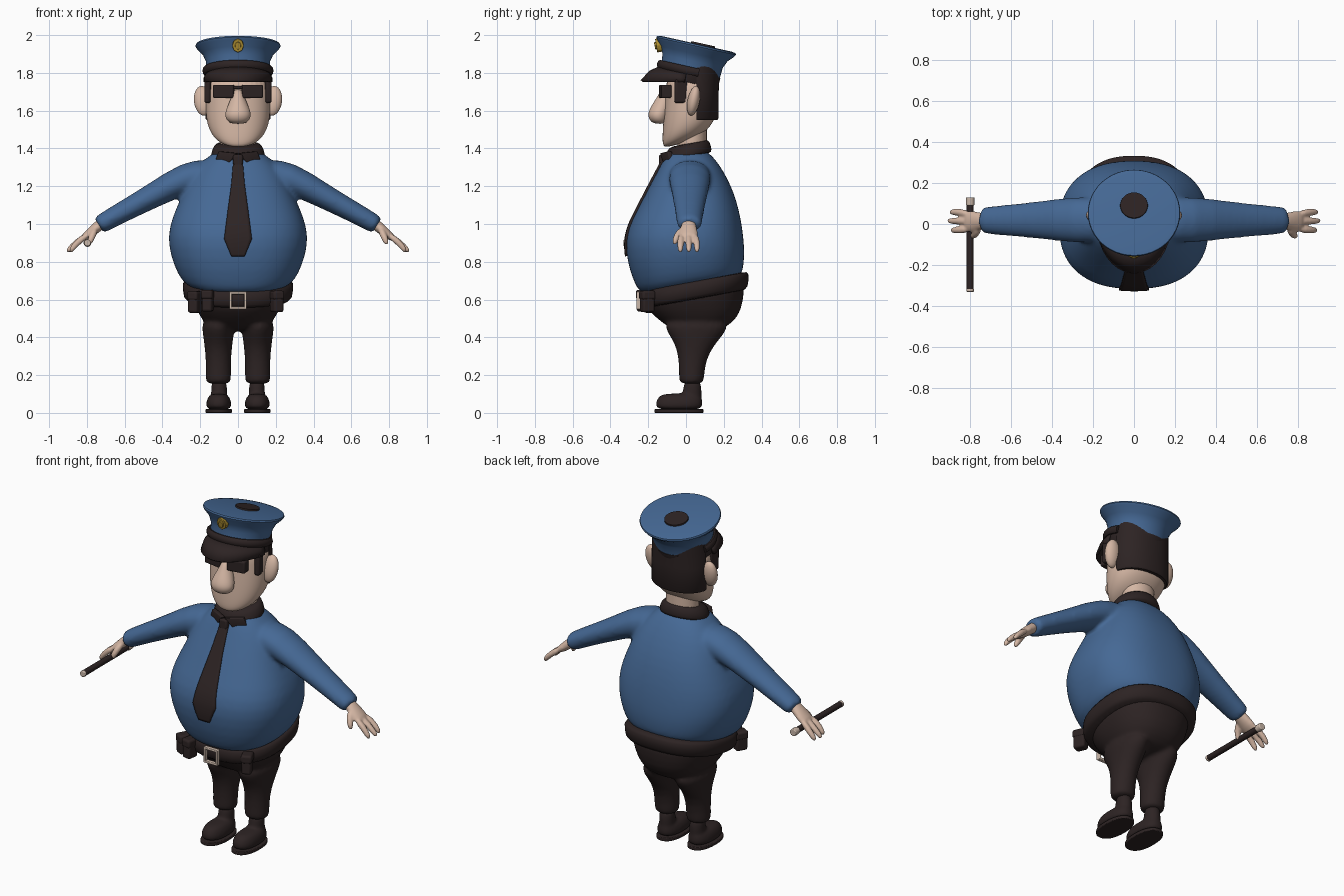
import bpy, bmesh
from math import sin, cos, pi, radians
from mathutils import Matrix, Vector

if "Cube" in bpy.data.objects:
    bpy.data.objects.remove(bpy.data.objects["Cube"])


def material(name, rgb):
    m = bpy.data.materials.new(name)
    m.use_nodes = True
    m.diffuse_color = (*rgb, 1)
    m.node_tree.nodes["Principled BSDF"].inputs["Base Color"].default_value = (*rgb, 1)
    return m


BLUE = material("uniform blue", (0.06, 0.14, 0.30))
DARK = material("dark brown", (0.026, 0.017, 0.017))
SKIN = material("skin", (0.66, 0.47, 0.37))
GOLD = material("gold", (0.42, 0.27, 0.03))
METAL = material("pale metal", (0.6, 0.48, 0.4))


def skin_rings(bm, rings):
    """Bridge equal rings of points and cap both ends."""
    loops = [[bm.verts.new(p) for p in ring] for ring in rings]
    n = len(loops[0])
    for a, b in zip(loops, loops[1:]):
        for i in range(n):
            j = (i + 1) % n
            bm.faces.new((a[i], a[j], b[j], b[i]))
    bm.faces.new(loops[0][::-1])
    bm.faces.new(loops[-1])


def stack(bm, rings, cx=0, n=32, p=2.0):
    """Rounded horizontal rings: z, half width, front y, back y, optional slope."""
    def power(v):
        return abs(v) ** (2 / p) * (1 if v > 0 else -1)
    out = []
    for z, rx, y0, y1, *slope in rings:
        s = slope[0] if slope else 0
        ring = []
        for i in range(n):
            t = 2 * pi * i / n
            dy = (y1 - y0) / 2 * power(sin(t))
            ring.append((cx + rx * power(cos(t)), (y0 + y1) / 2 + dy, z + s * dy))
        out.append(ring)
    skin_rings(bm, out)


def tube(bm, path, radii, n=14):
    """Tube through points; each radius is a (sideways, upright) pair."""
    pts = [Vector(p) for p in path]
    out = []
    for k, p in enumerate(pts):
        d = pts[min(k + 1, len(pts) - 1)] - pts[max(k - 1, 0)]
        q = d.to_track_quat('Z', 'Y')
        a, b = radii[k]
        out.append([p + q @ Vector((a * cos(2 * pi * i / n), b * sin(2 * pi * i / n), 0))
                    for i in range(n)])
    skin_rings(bm, out)


def box(bm, c, h, rot=0):
    m = Matrix.Translation(c) @ Matrix.Rotation(rot, 4, 'Z') @ Matrix.Diagonal((*[2 * v for v in h], 1))
    bmesh.ops.create_cube(bm, size=1, matrix=m)


def finish(name, bm, mat, subsurf=0, voxel=0, bevel=0, solid=0, angle=45, matrix=None):
    bmesh.ops.recalc_face_normals(bm, faces=bm.faces)
    me = bpy.data.meshes.new(name)
    bm.to_mesh(me)
    bm.free()
    me.materials.append(mat)
    me.shade_smooth()
    if not subsurf:
        me.set_sharp_from_angle(angle=radians(angle))
    ob = bpy.data.objects.new(name, me)
    bpy.context.scene.collection.objects.link(ob)
    if matrix:
        ob.matrix_world = matrix
    if solid:
        s = ob.modifiers.new("thickness", 'SOLIDIFY')
        s.thickness, s.offset = solid, 0
    if bevel:
        b = ob.modifiers.new("round", 'BEVEL')
        b.width, b.segments = bevel, 3
    if subsurf:
        ob.modifiers.new("smooth surface", 'SUBSURF').levels = subsurf
    if voxel:
        r = ob.modifiers.new("merge", 'REMESH')
        r.mode, r.voxel_size, r.use_smooth_shade = 'VOXEL', voxel, True
        s = ob.modifiers.new("blend", 'SMOOTH')
        s.factor, s.iterations = 0.5, 8
    return ob


# Shirt with both sleeves blended in
bm = bmesh.new()
stack(bm, [(.66, .24, -.23, .28, .18), (.70, .30, -.26, .30, .15), (.78, .34, -.30, .31, .1),
           (.88, .37, -.325, .31), (.98, .368, -.31, .30), (1.08, .33, -.255, .28),
           (1.18, .285, -.205, .25), (1.28, .24, -.15, .20), (1.35, .17, -.115, .15),
           (1.40, .1, -.075, .1)], p=2.4)
for s in (-1, 1):
    tube(bm, [(s * .12, .02, 1.28), (s * .27, .02, 1.25), (s * .45, .02, 1.15),
              (s * .6, .018, 1.07), (s * .725, .018, 1.0), (s * .74, .018, .99)],
         [(.11, .08), (.12, .088), (.095, .067), (.08, .058), (.068, .052), (.066, .05)])
shirt = finish("shirt", bm, BLUE, subsurf=1, voxel=.013)

# Trousers: hips and two legs
bm = bmesh.new()
stack(bm, [(.43, .13, -.06, .18), (.48, .18, -.13, .25), (.54, .22, -.20, .295),
           (.62, .25, -.22, .31, .1), (.68, .26, -.21, .31, .18)], p=2.3)
for s in (-1, 1):
    stack(bm, [(.15, .068, -.037, .095), (.18, .068, -.037, .095), (.28, .066, -.038, .105),
               (.36, .074, -.055, .15), (.42, .082, -.095, .205), (.50, .095, -.14, .25)], cx=s * .104)
finish("trousers", bm, DARK, subsurf=1, voxel=.011)

# Shoes with soles
for s, side in ((-1, "right"), (1, "left")):
    bm = bmesh.new()
    stack(bm, [(.012, .066, -.16, .088), (.05, .068, -.163, .088), (.08, .06, -.15, .085),
               (.105, .04, -.125, .075)], cx=s * .102, p=2.3)
    stack(bm, [(.05, .046, -.03, .085), (.12, .042, -.015, .082), (.18, .042, -.01, .08)], cx=s * .1)
    finish(side + "_shoe", bm, DARK, subsurf=1, voxel=.008)
    bm = bmesh.new()
    stack(bm, [(0, .07, -.167, .092), (.02, .07, -.167, .092)], cx=s * .102, p=2.3)
    finish(side + "_sole", bm, DARK, bevel=.004)

# Hands: palm, three fingers, thumb
for s, side in ((-1, "right"), (1, "left")):
    bm = bmesh.new()
    tube(bm, [(s * .70, .015, 1.02), (s * .745, .014, .985), (s * .785, .012, .95), (s * .825, .012, .92)],
         [(.038, .03), (.04, .03), (.056, .026), (.05, .02)])
    for y, reach in ((-.03, .89), (.015, .905), (.058, .895)):
        tube(bm, [(s * .80, y * .8, .94), (s * .85, y, .905), (s * (reach - .01), y, .866), (s * reach, y, .85)],
             [(.019, .019), (.018, .018), (.016, .016), (.008, .008)])
    tube(bm, [(s * .755, -.015, .975), (s * .77, -.048, .94), (s * .785, -.06, .905), (s * .79, -.06, .89)],
         [(.02, .02), (.019, .019), (.017, .017), (.008, .008)])
    finish(side + "_hand", bm, SKIN, subsurf=1, voxel=.006)

# Baton held in the right hand
for name, a, b, r, mat in (("baton", .09, -.32, .017, DARK), ("baton_tip", -.315, -.33, .018, METAL),
                           ("baton_knob", .13, .09, .021, METAL)):
    bm = bmesh.new()
    tube(bm, [(-.797, a, .9), (-.797, b, .9)], [(r, r)] * 2)
    finish(name, bm, mat, bevel=.004)

# Belt, buckle and pouches
bm = bmesh.new()
stack(bm, [(.597, .272, -.215, .31, .18), (.61, .288, -.235, .327, .18),
           (.69, .296, -.242, .337, .18), (.705, .28, -.225, .32, .18)], n=48, p=2.4)
finish("belt", bm, DARK, subsurf=1)
bm = bmesh.new()
for s in (-1, 1):
    box(bm, (s * .039, -.25, .595), (.007, .012, .047))
    box(bm, (0, -.25, .595 + s * .04), (.045, .012, .007))
finish("buckle", bm, METAL, bevel=.004)
for name, x, y, z, rot in (("holster", -.228, -.185, .585, -.5), ("radio_pouch", -.16, -.225, .592, -.2),
                           ("small_pouch", .205, -.205, .588, .4)):
    bm = bmesh.new()
    box(bm, (x, y, z), (.028, .034, .055), rot)
    box(bm, (x, y, z + .035), (.031, .038, .024), rot)
    finish(name, bm, DARK, bevel=.012)

# Tie laid on the shirt front
bm = bmesh.new()
rows = [[bm.verts.new((s * w, -.6, z)) for s in (-1, 1)]
        for w, z in ((.024, 1.34), (.036, 1.2), (.055, 1.06), (.073, .92), (.035, .83))]
for a, b in zip(rows, rows[1:]):
    bm.faces.new((a[0], b[0], b[1], a[1]))
tie = finish("tie", bm, DARK)
sub = tie.modifiers.new("divide", 'SUBSURF')
sub.subdivision_type, sub.levels = 'SIMPLE', 3
wrap = tie.modifiers.new("lay on shirt", 'SHRINKWRAP')
wrap.target, wrap.wrap_method, wrap.offset = shirt, 'PROJECT', .003
wrap.use_project_y = True
tie.modifiers.new("thickness", 'SOLIDIFY').thickness = .018
tie.modifiers["thickness"].offset = 0
bm = bmesh.new()
box(bm, (0, -.128, 1.335), (.026, .016, .032))
finish("tie_knot", bm, DARK, bevel=.01)

# Collar ring and its two points
bm = bmesh.new()
stack(bm, [(1.345, .14, -.115, .135, .24), (1.36, .147, -.118, .138, .24),
           (1.415, .13, -.1, .125, .22), (1.43, .105, -.085, .11, .2)])
finish("collar", bm, DARK, subsurf=1)
bm = bmesh.new()
for s in (-1, 1):
    bm.faces.new([bm.verts.new((s * x, -.13 + .45 * x, z))
                  for x, z in ((.004, 1.375), (.1, 1.385), (.115, 1.34), (.05, 1.315))])
finish("collar_points", bm, DARK, solid=.024, bevel=.005)

# Head, neck, nose and ears
bm = bmesh.new()
stack(bm, [(1.425, .06, -.105, .05, .3), (1.45, .12, -.125, .10, .3), (1.51, .16, -.125, .15, .25),
           (1.59, .173, -.118, .163, .08), (1.70, .17, -.108, .165), (1.80, .163, -.105, .17)], p=2.2)
finish("head", bm, SKIN, subsurf=2)
bm = bmesh.new()
stack(bm, [(1.36, .095, -.05, .11), (1.5, .095, -.04, .11)])
finish("neck", bm, SKIN)
bm = bmesh.new()
stack(bm, [(1.53, .03, -.165, -.11), (1.545, .06, -.192, -.1), (1.58, .073, -.205, -.09),
           (1.62, .058, -.188, -.08), (1.67, .036, -.155, -.07), (1.715, .022, -.13, -.07)], n=16)
finish("nose", bm, SKIN, subsurf=2)
for s, side in ((-1, "right"), (1, "left")):
    bm = bmesh.new()
    m = (Matrix.Translation((s * .186, .04, 1.652)) @ Matrix.Rotation(-.2, 4, 'X')
         @ Matrix.Rotation(s * .12, 4, 'Y') @ Matrix.Diagonal((.047, .032, .08, 1)))
    bmesh.ops.create_uvsphere(bm, u_segments=24, v_segments=16, radius=1, matrix=m)
    finish(side + "_ear", bm, SKIN, angle=80)

# Hair at the back and sideburns
bm = bmesh.new()
stack(bm, [(1.55, .168, -.12, .165), (1.56, .176, -.12, .172), (1.7, .175, -.12, .173),
           (1.84, .165, -.1, .18)], n=48, p=2.2)
cut = bmesh.ops.bisect_plane(bm, geom=bm.verts[:] + bm.edges[:] + bm.faces[:], plane_co=(0, .055, 0),
                             plane_no=(0, 1, 0), clear_inner=True)
bmesh.ops.holes_fill(bm, edges=[e for e in bm.edges if e.is_boundary])
finish("hair", bm, DARK)
bm = bmesh.new()
for s in (-1, 1):
    box(bm, (s * .157, -.028, 1.705), (.017, .033, .065), s * .25)
finish("sideburns", bm, DARK, bevel=.012)

# Dark glasses
bm = bmesh.new()
for s in (-1, 1):
    box(bm, (s * .075, -.11, 1.702), (.055, .026, .035), s * .15)
box(bm, (0, -.118, 1.722), (.04, .014, .008))
finish("glasses", bm, DARK, bevel=.012)

# Cap, tilted back
tilt = Matrix.Translation((0, .055, 1.95)) @ Matrix.Rotation(-.22, 4, 'X')


def cap_part(name, profile, mat, cy=0):
    bm = bmesh.new()
    stack(bm, [(z, r, cy - .96 * r, cy + .96 * r) for z, r in profile], n=48)
    finish(name, bm, mat, matrix=tilt)


cap_part("cap_crown", [(-.15, .166), (-.09, .17), (-.05, .188), (-.02, .218), (-.008, .225),
                       (0, .222), (.004, .20)], BLUE)
cap_part("cap_headband", [(-.205, .165), (-.2, .168), (-.145, .169)], DARK)
cap_part("cap_top_patch", [(0, .068), (.012, .066)], DARK, cy=.035)
bm = bmesh.new()
arc = [radians(a) for a in range(-105, 106, 10)]
tube(bm, [(.174 * sin(a), -.168 * cos(a), -.143) for a in arc], [(.014, .022)] * len(arc), n=10)
finish("cap_strap", bm, DARK, matrix=tilt)

# Visor sweeping forward and down
bm = bmesh.new()
rows = []
for a in (radians(d) for d in range(-85, 86, 10)):
    c = cos(a)
    rows.append([bm.verts.new((rx * sin(a), .015 - ry * c, z)) for rx, ry, z in
                 ((.163, .14, 1.79 + .045 * c), (.175, .205, 1.77 + .035 * c), (.176, .25, 1.75 + .006 * c))])
for a, b in zip(rows, rows[1:]):
    for k in (0, 1):
        bm.faces.new((a[k], b[k], b[k + 1], a[k + 1]))
finish("cap_visor", bm, DARK, solid=.016)

# Badge on the cap front
bm = bmesh.new()
tube(bm, [(0, -.12, 1.95), (0, -.158, 1.944)], [(.031, .037)] * 2, n=8)
tube(bm, [(0, -.15, 1.946), (0, -.166, 1.943)], [(.016, .02)] * 2, n=12)
finish("badge", bm, GOLD, bevel=.003)
